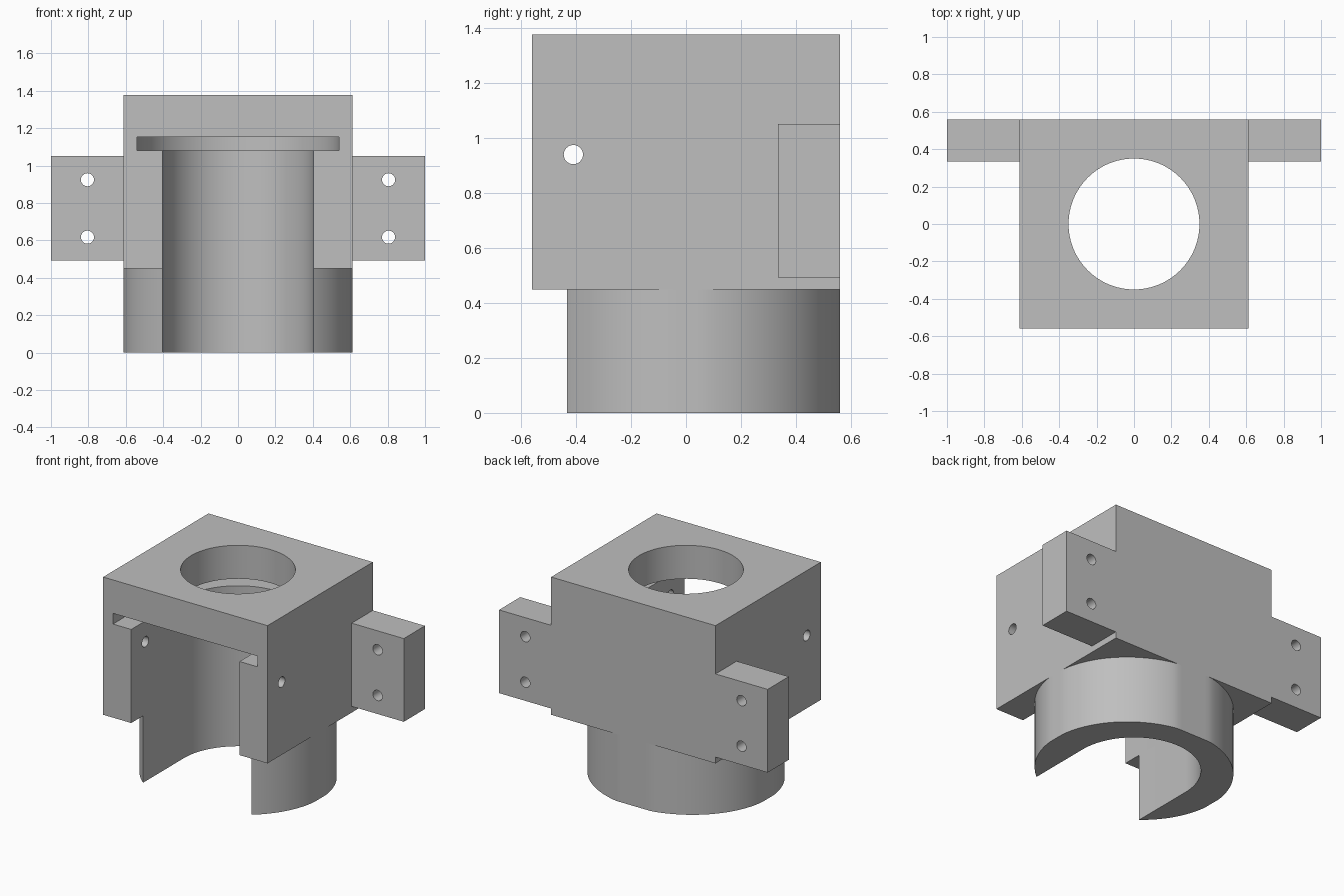
import bpy
import math

W, D = 0.612, 0.56            # half width and half depth of the body
FLOOR, TOP = 0.45, 1.377      # body underside and top

cube = bpy.data.objects.get("Cube")
if cube:
    bpy.data.objects.remove(cube, do_unlink=True)

grey = bpy.data.materials.new("plain grey")
grey.use_nodes = True
colour = (0.52, 0.52, 0.52, 1)
grey.diffuse_color = colour
grey.node_tree.nodes["Principled BSDF"].inputs["Base Color"].default_value = colour


def prism(name, outline, low, high, axis="z"):
    """Extrude a counter-clockwise outline along one axis."""
    place = {"x": lambda a, b, h: (h, a, b),
             "y": lambda a, b, h: (b, h, a),
             "z": lambda a, b, h: (a, b, h)}[axis]
    n = len(outline)
    verts = [place(a, b, h) for h in (low, high) for a, b in outline]
    faces = [list(range(n))[::-1], list(range(n, 2 * n))]
    faces += [(i, (i + 1) % n, n + (i + 1) % n, n + i) for i in range(n)]
    mesh = bpy.data.meshes.new(name)
    mesh.from_pydata(verts, [], faces)
    mesh.materials.append(grey)
    obj = bpy.data.objects.new(name, mesh)
    bpy.context.collection.objects.link(obj)
    return obj


def rect(x0, x1, y0, y1):
    return [(x0, y0), (x1, y0), (x1, y1), (x0, y1)]


def ellipse(cx, cy, rx, ry, n):
    return [(cx + rx * math.cos(math.tau * i / n), cy + ry * math.sin(math.tau * i / n))
            for i in range(n)]


def u_shape(r, n=48):
    """Slot that is open to the front and round at the back."""
    arc = [(r * math.cos(math.pi * i / n), r * math.sin(math.pi * i / n))
           for i in range(n + 1)]
    return arc + [(-r, -1), (r, -1)]


def cut(obj, cutter):
    mod = obj.modifiers.new("cut", "BOOLEAN")
    mod.operation, mod.solver, mod.object = "DIFFERENCE", "EXACT", cutter
    bpy.ops.object.select_all(action="DESELECT")
    bpy.context.view_layer.objects.active = obj
    obj.select_set(True)
    bpy.ops.object.modifier_apply(modifier=mod.name)
    bpy.data.objects.remove(cutter, do_unlink=True)


# Main block with slot, flange groove, top opening and cross pin hole
body = prism("body", rect(-W, W, -D, D), FLOOR, TOP)
cut(body, prism("slot_cutter", u_shape(0.403), -0.1, 1.08))
cut(body, prism("groove_cutter", u_shape(0.539), 1.08, 1.152))
cut(body, prism("opening_cutter", ellipse(0, 0, 0.35, 0.35, 96), 1.12, 1.5))
cut(body, prism("pin_cutter", ellipse(-0.41, 0.94, 0.035, 0.035, 32), -1, 1, "x"))

# Round collar below, trimmed flush with the block
outline = [(max(-W, min(W, x)), max(-D, min(D, y)))
           for x, y in ellipse(0, 0, 0.616, 0.573, 128)]
collar = prism("collar", outline, 0, FLOOR)
cut(collar, prism("slot_cutter", u_shape(0.403), -0.1, 0.6))

# Mounting ears, each with two screw holes
parts = [body, collar]
for side, name in ((1, "left_ear"), (-1, "right_ear")):
    x0, x1 = sorted((side * W, side))
    ear = prism(name, rect(x0, x1, 0.335, D), 0.492, 1.052)
    for z in (0.617, 0.924):
        cut(ear, prism("screw_cutter", ellipse(z, side * 0.805, 0.035, 0.035, 32), 0, 1, "y"))
    parts.append(ear)

# Smooth the round walls and keep the edges sharp
bpy.ops.object.select_all(action="DESELECT")
for part in parts:
    part.select_set(True)
bpy.context.view_layer.objects.active = body
bpy.ops.object.shade_smooth_by_angle(angle=math.radians(25))
